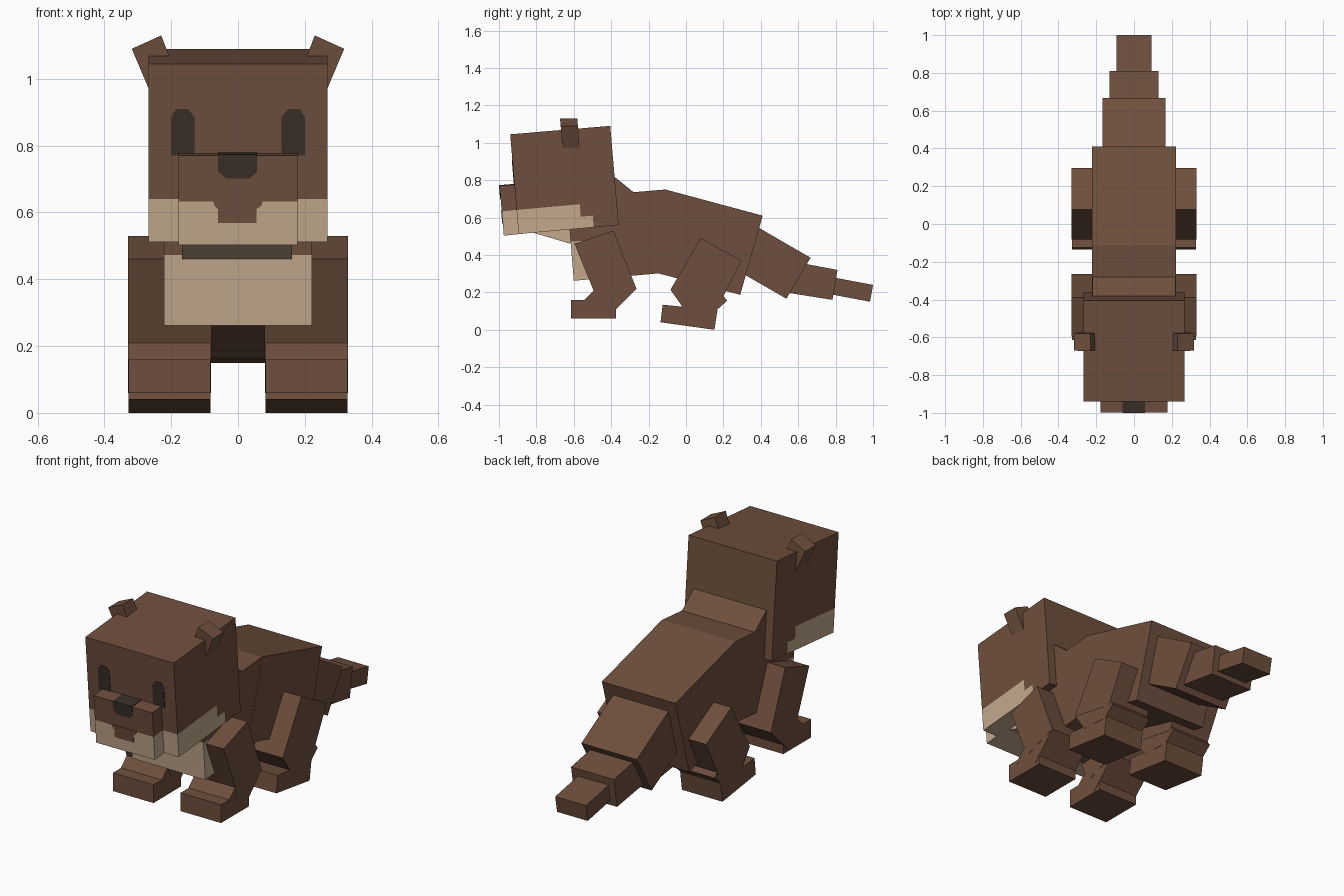
import bpy, bmesh
from mathutils import Vector

if "Cube" in bpy.data.objects:
    bpy.data.objects.remove(bpy.data.objects["Cube"])


def material(name, rgb):
    m = bpy.data.materials.new(name)
    lin = [(c / 255 / 12.92) if c < 11 else ((c / 255 + 0.055) / 1.055) ** 2.4 for c in rgb]
    m.diffuse_color = (*lin, 1)
    m.use_nodes = True
    m.node_tree.nodes["Principled BSDF"].inputs["Base Color"].default_value = m.diffuse_color
    return m


BROWN = material("brown_fur", (110, 79, 61))
TAN = material("tan_fur", (195, 169, 141))
DARK = material("dark_eye_nose", (57, 48, 39))


def extrude(name, front, back, mats, cuts=(), rule=None):
    """Solid between two matching loops; cuts are (y,z)-(y,z) lines, rule picks a colour slot."""
    bm = bmesh.new()
    a = [bm.verts.new(p) for p in front]
    b = [bm.verts.new(p) for p in back]
    bm.faces.new(a)
    bm.faces.new(b[::-1])
    for i in range(len(a)):
        j = (i + 1) % len(a)
        bm.faces.new((a[i], b[i], b[j], a[j]))
    for (y0, z0), (y1, z1) in cuts:
        bmesh.ops.bisect_plane(bm, geom=bm.verts[:] + bm.edges[:] + bm.faces[:],
                               plane_co=(0, y0, z0), plane_no=(0, z1 - z0, y0 - y1))
    bmesh.ops.recalc_face_normals(bm, faces=bm.faces[:])
    if rule:
        for f in bm.faces:
            c = f.calc_center_median()
            f.material_index = 1 if rule(c.y, c.z) else 0
    me = bpy.data.meshes.new(name)
    bm.to_mesh(me)
    bm.free()
    for m in mats:
        me.materials.append(m)
    ob = bpy.data.objects.new(name, me)
    bpy.context.collection.objects.link(ob)
    return ob


def side(name, x0, x1, profile, mats=(BROWN,), cuts=(), rule=None):
    """Side profile in (y,z), extruded across x."""
    return extrude(name, [(x0, y, z) for y, z in profile],
                   [(x1, y, z) for y, z in profile], mats, cuts, rule)


def plate(name, outline, plane, mat):
    """Thin painted plate, outline in (x,z), on a tilted front face."""
    return extrude(name, [(x, plane(z) - 0.003, z) for x, z in outline],
                   [(x, plane(z) + 0.003, z) for x, z in outline], (mat,))


def line_z(line, y):
    (y0, z0), (y1, z1) = line
    return z0 + (z1 - z0) * (y - y0) / (y1 - y0)


def line_y(line, z):
    (y0, z0), (y1, z1) = line
    return y0 + (y1 - y0) * (z - z0) / (z1 - z0)


# Head with tan cheeks that step down toward the back
cheek = ((-0.91, 0.64), (-0.56, 0.672))
step = ((-0.56, 0.605), (-0.50, 0.61))
cheek_end = ((-0.555, 0.50), (-0.57, 0.70))
step_end = ((-0.49, 0.50), (-0.505, 0.70))
side("head", -0.268, 0.268, [(-0.94, 1.045), (-0.405, 1.09), (-0.36, 0.56), (-0.895, 0.512)],
     (BROWN, TAN), (cheek, step, cheek_end, step_end),
     lambda y, z: (z < line_z(cheek, y) and y < line_y(cheek_end, z))
     or (z < line_z(step, y) and y < line_y(step_end, z)))

# Muzzle and lower jaw
lip = ((-0.99, 0.632), (-0.90, 0.642))
side("muzzle", -0.178, 0.178, [(-0.997, 0.77), (-0.88, 0.78), (-0.86, 0.515), (-0.974, 0.503)],
     (BROWN, TAN), (lip,), lambda y, z: z < line_z(lip, y))
side("jaw", -0.168, 0.162, [(-0.82, 0.52), (-0.62, 0.46), (-0.60, 0.54), (-0.80, 0.60)], (TAN,))


def muzzle_front(z):
    return -0.997 + (0.77 - z) * 0.086


def head_front(z):
    return -0.94 + (1.045 - z) * 0.084


# Painted face details
plate("chin_patch", [(-0.075, 0.636), (0.075, 0.636), (0.07, 0.62), (0.055, 0.61),
                     (0.055, 0.568), (-0.06, 0.568), (-0.06, 0.61), (-0.07, 0.62)],
      muzzle_front, BROWN)
plate("nose_front", [(-0.06, 0.772), (0.057, 0.772), (0.057, 0.722), (0.035, 0.702),
                     (-0.035, 0.702), (-0.06, 0.722)], muzzle_front, DARK)
side("nose_top", -0.06, 0.057, [(-0.998, 0.768), (-0.998, 0.773), (-0.92, 0.780), (-0.92, 0.774)],
     (DARK,))
for s, tag in ((-1, "left"), (1, "right")):
    plate("eye_" + tag, [(s * x, z) for x, z in
                         ((0.13, 0.77), (0.2, 0.77), (0.2, 0.885), (0.185, 0.91),
                          (0.15, 0.91), (0.13, 0.885))], head_front, DARK)
    # Ears lean outward from the head
    ear = [(0.318, 1.09), (0.23, 1.13), (0.175, 0.99), (0.265, 0.965)]
    extrude("ear_" + tag, [(s * x, -0.575 - (z - 1.05) * 0.08, z) for x, z in ear],
            [(s * x, -0.667 - (z - 1.05) * 0.08, z) for x, z in ear], (BROWN,))

# Neck, chest and rump
side("neck", -0.221, 0.221, [(-0.45, 0.873), (-0.27, 0.727), (-0.30, 0.50), (-0.52, 0.55)])
bib_back = ((-0.505, 0.27), (-0.535, 0.71))
bib_top = ((-0.62, 0.472), (-0.50, 0.476))
side("chest", -0.222, 0.222, [(-0.60, 0.262), (-0.636, 0.705), (-0.11, 0.75), (-0.07, 0.308)],
     (BROWN, TAN), (bib_back, bib_top),
     lambda y, z: y < line_y(bib_back, z) and z < line_z(bib_top, y))
side("rump", -0.223, 0.223, [(-0.11, 0.75), (0.41, 0.61), (0.29, 0.187), (-0.226, 0.322)])

# Tail, tapering in three steps
for name, w, prof in (
        ("tail_base", 0.168, [(0.35, 0.568), (0.666, 0.385), (0.537, 0.166), (0.22, 0.348)]),
        ("tail_middle", 0.130, [(0.56, 0.367), (0.81, 0.32), (0.783, 0.16), (0.53, 0.2)]),
        ("tail_tip", 0.093, [(0.75, 0.287), (1.0, 0.24), (0.984, 0.15), (0.74, 0.196)])):
    side(name, -w, w, prof)

# Legs, mirrored left and right
legs = {
    "front_upper_leg": [(-0.596, 0.46), (-0.388, 0.53), (-0.265, 0.22), (-0.47, 0.15)],
    "front_lower_leg": [(-0.265, 0.22), (-0.425, 0.06), (-0.56, 0.145), (-0.40, 0.30)],
    "front_foot": [(-0.615, 0.16), (-0.375, 0.16), (-0.375, 0.06), (-0.615, 0.06)],
    "hind_upper_leg": [(0.078, 0.49), (0.297, 0.37), (0.19, 0.16), (-0.083, 0.214)],
    "hind_lower_leg": [(-0.083, 0.214), (-0.01, 0.11), (0.158, 0.10), (0.22, 0.155), (0.14, 0.26)],
    "hind_foot": [(-0.125, 0.134), (0.168, 0.105), (0.152, 0.0), (-0.136, 0.04)],
}
for s, tag in ((-1, "left"), (1, "right")):
    for i, (name, prof) in enumerate(legs.items()):
        inset = 0.001 * (i % 3)
        side(name + "_" + tag, s * (0.08 + inset), s * (0.33 - inset), prof)
